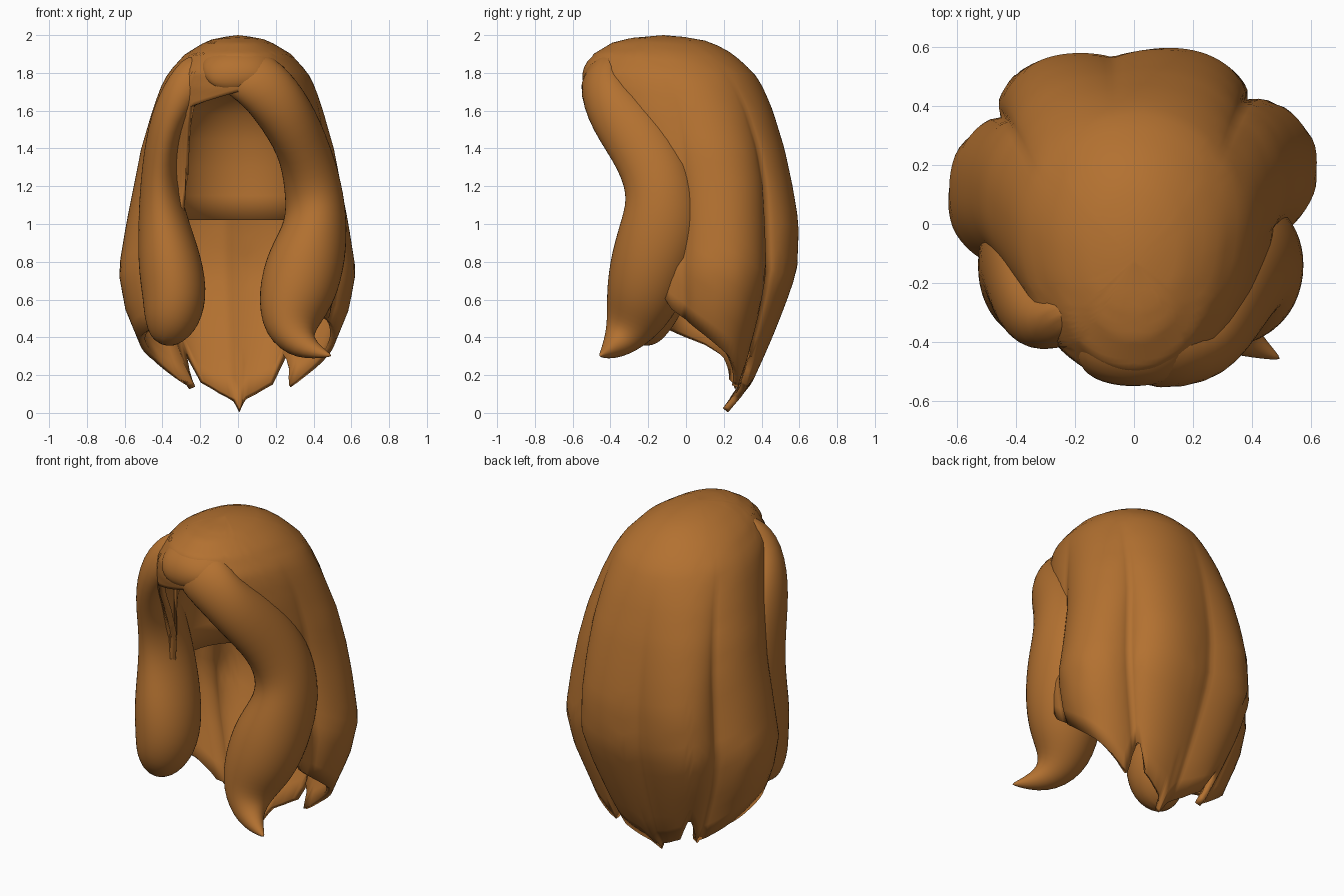
import bpy, bmesh, math
from mathutils import Vector

if "Cube" in bpy.data.objects:
    bpy.data.objects.remove(bpy.data.objects["Cube"])

brown = bpy.data.materials.new("chestnut_brown")
brown.diffuse_color = (0.45, 0.165, 0.03, 1)
brown.use_nodes = True
brown.node_tree.nodes["Principled BSDF"].inputs["Base Color"].default_value = brown.diffuse_color


def interp(table, x):
    """Piecewise linear lookup in rows sorted by their first value."""
    if x <= table[0][0]:
        return table[0][1:]
    for a, b in zip(table, table[1:]):
        if x <= b[0]:
            k = (x - a[0]) / (b[0] - a[0])
            return tuple(p + (q - p) * k for p, q in zip(a[1:], b[1:]))
    return table[-1][1:]


def make(name, verts, faces, fix=True):
    me = bpy.data.meshes.new(name)
    bm = bmesh.new()
    vs = [bm.verts.new(v) for v in verts]
    for f in faces:
        bm.faces.new([vs[i] for i in f])
    bmesh.ops.remove_doubles(bm, verts=bm.verts, dist=0.0005)
    if fix:
        bmesh.ops.recalc_face_normals(bm, faces=bm.faces)
    for f in bm.faces:
        f.smooth = True
    bm.to_mesh(me)
    bm.free()
    ob = bpy.data.objects.new(name, me)
    bpy.context.collection.objects.link(ob)
    me.materials.append(brown)
    return ob


# Outline of the hair by height: z, half width, centre y, front y, back y
OUTLINE = [(0, .30, .08, -.10, .22), (.15, .43, .10, -.18, .34), (.35, .50, .10, -.26, .43),
           (.55, .58, .10, -.29, .51), (.75, .615, .10, -.30, .58), (1.0, .575, .10, -.29, .59),
           (1.2, .54, .10, -.28, .56), (1.4, .505, .08, -.36, .52), (1.6, .45, .04, -.49, .46),
           (1.72, .41, 0, -.53, .41), (1.8, .37, -.03, -.54, .36), (1.9, .28, -.08, -.49, .25),
           (1.96, .18, -.11, -.39, .14), (1.985, .12, -.12, -.29, .05), (2.0, 0, -.12, -.12, -.12)]
# Hem height by angle, 0 = back, positive toward +x
HEM = [(-180, 1.70), (-150, 1.62), (-141, 1.25), (-131, .8), (-115, .45), (-90, .36),
       (-75, .28), (-66, .2), (-57, .12), (-51, .24), (-46, .33), (-40, .16), (-25, .1),
       (-8, .06), (3, 0), (12, .07), (25, .1), (40, .15), (46, .32), (51, .26), (57, .13),
       (64, .2), (75, .3), (90, .41), (110, .55), (120, .7), (131, .95), (141, 1.25),
       (150, 1.6), (180, 1.70)]
NOTCHES = [(-122, 1), (-60, 1), (-9, .5), (50, 1), (102, 1), (238, 1)]  # grooves: angle, depth


def outer_point(deg, z, scale=1.0):
    w, cy, yf, yb = interp(OUTLINE, z)
    if w < 1e-4:
        return Vector((0, cy, z))
    s, c = math.sin(math.radians(deg)), math.cos(math.radians(deg))
    depth = (yb - cy) if c > 0 else (cy - yf)
    n = 2.4 if z < 1.2 else 2.4 - .35 * min(1, (z - 1.2) / .5)
    d = deg if deg >= -122 else deg + 360
    bulge = 1
    for (a, p), (b, q) in zip(NOTCHES, NOTCHES[1:]):
        if a <= d <= b:
            u = (d - a) / (b - a)
            bulge = 1 - (p + (q - p) * u) * (1 - abs(math.sin(math.pi * u)) ** .7)
    amp = min(1, max(0, (1.8 - z) / .8))
    k = 1 + amp * (.16 * bulge - .13)
    r = (abs(s / w) ** n + abs(c / depth) ** n) ** (-1 / n) * k * scale
    return Vector((r * s, cy + r * c, z))


# Main hair: scalloped dome whose hem drops into pointed clumps
COLS, ROWS = 144, 28
verts, faces = [], []
for i in range(COLS):
    deg = -180 + 360 * i / COLS
    hem = interp(HEM, deg)[0]
    for j in range(ROWS + 1):
        t = j / ROWS
        verts.append(outer_point(deg, 2 - (2 - hem) * t ** 1.6))
for i in range(COLS):
    a, b = i * (ROWS + 1), ((i + 1) % COLS) * (ROWS + 1)
    for j in range(ROWS):
        if j == 0:
            faces.append((a, a + 1, b + 1))
        else:
            faces.append((a + j, a + j + 1, b + j + 1, b + j))
shell = make("main_hair", verts, faces)
mod = shell.modifiers.new("thickness", 'SOLIDIFY')
mod.thickness = .035
mod.offset = -1

# Inner lining: head cavity with a ledge at the nape, open at the face
LINING = [(1.02, None), (1.02, .34), (1.15, .35), (1.3, .35), (1.45, .335),
          (1.58, .29), (1.68, .2), (1.72, .1), (1.73, 0)]
verts, faces = [], []
n, m = 72, len(LINING)
for i in range(n):
    deg = -180 + 360 * i / n
    s, c = math.sin(math.radians(deg)), math.cos(math.radians(deg))
    for z, r in LINING:
        if abs(deg) > 116:
            z = max(z, 1.69)
        if r is None:
            verts.append(outer_point(deg, z, .95))
        else:
            verts.append(Vector((r * s, r * c, z)))
for i in range(n):
    a, b = i * m, ((i + 1) % n) * m
    for j in range(m - 1):
        if j == m - 2:
            faces.append((a + j, a + j + 1, b + j))
        else:
            faces.append((a + j, a + j + 1, b + j + 1, b + j))
lining = make("inner_lining", verts, faces, fix=False)
# Face the lining toward the cavity
if sum(p.normal.dot(Vector((0, 0, 1.3)) - p.center) for p in lining.data.polygons) < 0:
    lining.data.flip_normals()


def lock(name, stations, sides=12):
    """Sweep an ellipse along stations of x, y, z, half width, half depth."""
    pts = [Vector(s[:3]) for s in stations]
    verts, faces = [], []
    last = len(pts) - 1
    for i, p in enumerate(pts):
        t = (pts[min(i + 1, last)] - pts[max(i - 1, 0)]).normalized()
        wide = Vector((1, 0, 0))
        wide = (wide - t * wide.dot(t)).normalized()
        deep = t.cross(wide)
        rw, rd = stations[i][3:]
        for k in range(sides):
            a = 2 * math.pi * k / sides
            verts.append(p + wide * rw * math.cos(a) + deep * rd * math.sin(a))
    for i in range(last):
        for k in range(sides):
            q = (k + 1) % sides
            faces.append((i * sides + k, i * sides + q, (i + 1) * sides + q, (i + 1) * sides + k))
    faces.append(tuple(range(sides)))
    faces.append(tuple(last * sides + k for k in range(sides)))
    ob = make(name, verts, faces)
    sub = ob.modifiers.new("smooth", 'SUBSURF')
    sub.levels = sub.render_levels = 2
    return ob


# Long front lock with a curled tip
lock("right_front_lock", [
    (-.08, -.30, 1.86, .14, .10), (.09, -.47, 1.78, .18, .13), (.22, -.40, 1.64, .16, .17),
    (.345, -.22, 1.42, .14, .19), (.40, -.12, 1.2, .16, .20), (.42, -.12, 1.0, .17, .23),
    (.36, -.18, .8, .22, .23), (.30, -.23, .6, .21, .21), (.27, -.30, .44, .15, .14),
    (.34, -.38, .34, .08, .07), (.50, -.46, .30, .004, .004)])

# Rounded front lock
lock("left_front_lock", [
    (-.15, -.28, 1.86, .12, .07), (-.28, -.35, 1.74, .11, .10), (-.385, -.27, 1.55, .09, .15),
    (-.42, -.15, 1.3, .095, .18), (-.405, -.11, 1.05, .13, .21), (-.36, -.16, .8, .18, .23),
    (-.33, -.2, .6, .18, .21), (-.36, -.22, .46, .15, .16), (-.41, -.2, .36, .06, .06)])

# Raised fringe rolling over the forehead
lock("fringe", [
    (.05, -.12, 1.90, .20, .08), (.01, -.36, 1.87, .21, .10), (-.02, -.48, 1.80, .19, .10),
    (-.02, -.50, 1.74, .14, .06), (-.02, -.47, 1.71, .08, .03)])
